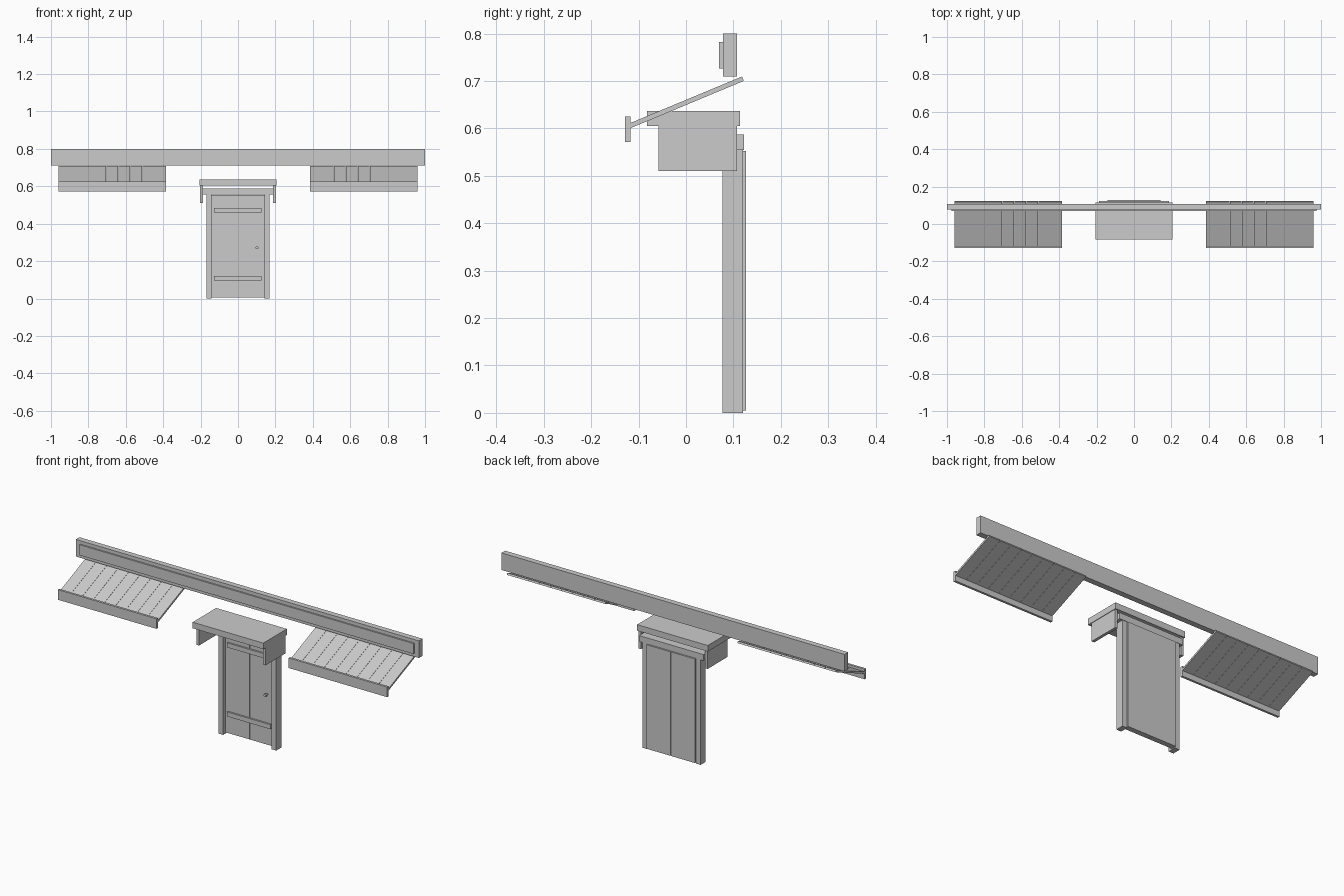
import bpy, math
from mathutils import Matrix

old = bpy.data.objects.get("Cube")
if old:
    bpy.data.objects.remove(old)

grey = bpy.data.materials.new("plain_grey")
grey.use_nodes = True
colour = (0.6, 0.6, 0.6, 1)
grey.diffuse_color = colour
grey.node_tree.nodes["Principled BSDF"].inputs["Base Color"].default_value = colour


def box(name, x, y, z, tilt=0):
    """Box from its ranges on each axis, tilted about its own x axis."""
    bpy.ops.mesh.primitive_cube_add(size=1)
    ob = bpy.context.object
    ob.name = name
    size = [r[1] - r[0] for r in (x, y, z)]
    mid = [(r[0] + r[1]) / 2 for r in (x, y, z)]
    ob.data.transform(Matrix.Rotation(tilt, 4, "X") @ Matrix.Diagonal((*size, 1)))
    ob.location = mid
    ob.data.materials.append(grey)
    return ob


# Long sign beam with a raised front panel
box("sign_beam", (-1, 1), (0.078, 0.108), (0.71, 0.80))
box("sign_panel", (-0.975, 0.975), (0.07, 0.078), (0.727, 0.782))

# Sloping plank awnings with a fascia board
INNER, OUTER, BOARDS = 0.385, 0.96, 9
rise, run = 0.1, 0.24
slope, length = math.atan2(rise, run), math.hypot(rise, run)
width = (OUTER - INNER) / BOARDS
for side, label in ((1, "left"), (-1, "right")):
    for i in range(BOARDS):
        a = INNER + i * width
        ends = sorted((side * a, side * (a + width - 0.001)))
        box(f"{label}_awning_board_{i + 1}", ends,
            (-length / 2, length / 2), (0.65, 0.66), slope)
    box(f"{label}_awning_fascia", sorted((side * INNER, side * OUTER)),
        (-0.129, -0.117), (0.572, 0.625))

# Door canopy on two side brackets
box("canopy_top", (-0.207, 0.205), (-0.082, 0.114), (0.605, 0.637))
for side, label in ((1, "left"), (-1, "right")):
    box(f"{label}_canopy_bracket", sorted((side * 0.187, side * 0.202)),
        (-0.058, 0.108), (0.51, 0.605))
    # Door frame post and door leaf half
    box(f"{label}_door_post", sorted((side * 0.141, side * 0.169)),
        (0.077, 0.12), (0, 0.555))
    box(f"{label}_door_leaf", sorted((side * 0.001, side * 0.141)),
        (0.099, 0.127), (0.005, 0.553))
box("door_lintel", (-0.187, 0.187), (0.077, 0.122), (0.555, 0.587))

# Cross rails on the door
for label, z in (("lower", 0.108), ("upper", 0.472)):
    box(f"{label}_door_rail", (-0.128, 0.125), (0.09, 0.1), (z - 0.012, z + 0.012))

# Round door knob on a short stem
for name, radius, depth, y in (("knob_stem", 0.004, 0.016, 0.092),
                               ("door_knob", 0.008, 0.008, 0.082)):
    bpy.ops.mesh.primitive_cylinder_add(vertices=12, radius=radius, depth=depth,
                                        location=(0.102, y, 0.272),
                                        rotation=(math.pi / 2, 0, 0))
    knob = bpy.context.object
    knob.name = name
    knob.data.materials.append(grey)
    bpy.ops.object.shade_smooth_by_angle()
